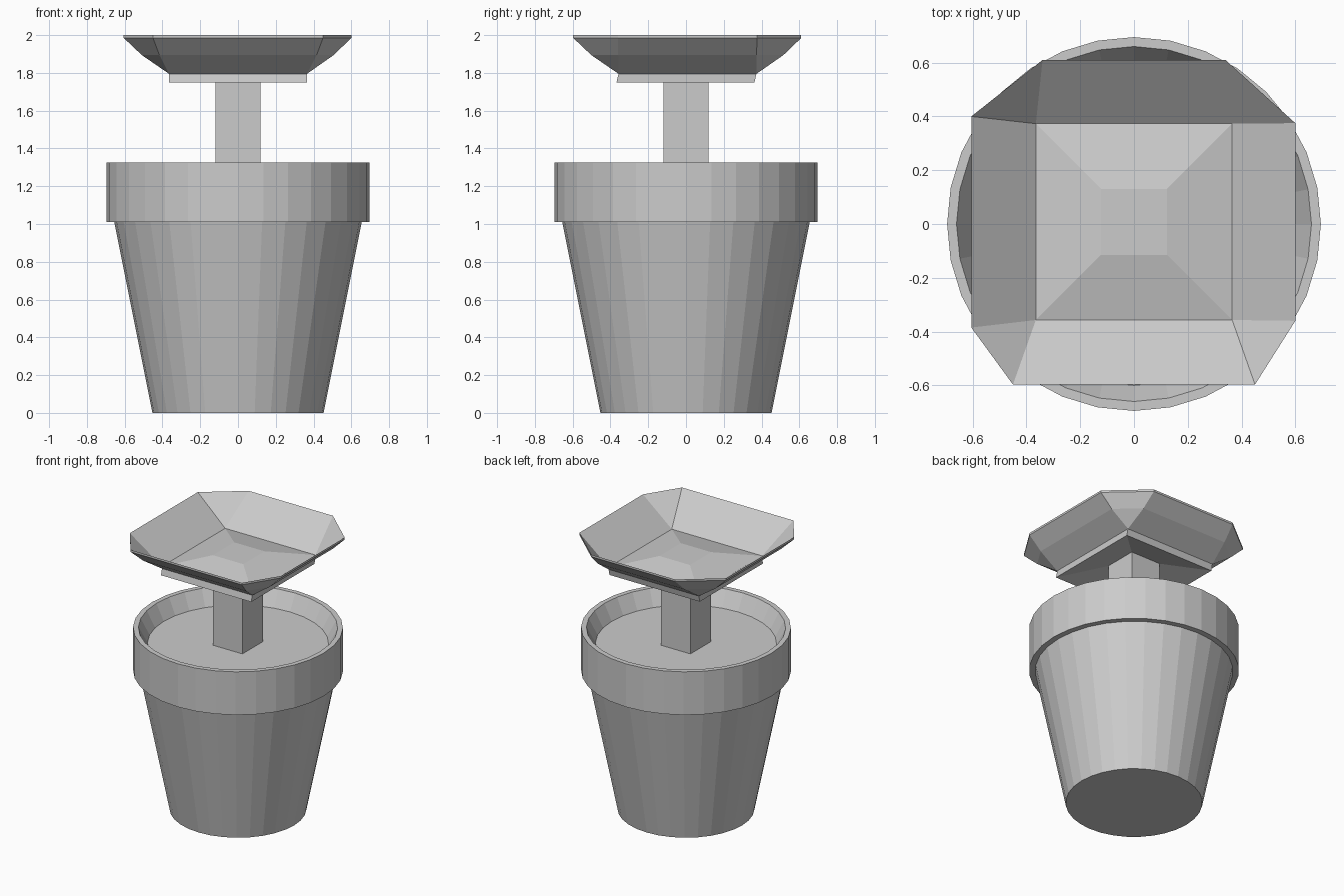
import bpy, bmesh, math

if "Cube" in bpy.data.objects:
    bpy.data.objects.remove(bpy.data.objects["Cube"])


def loft(name, rings):
    """Join successive rings of points and cap both ends."""
    bm = bmesh.new()
    rows = [[bm.verts.new(p) for p in ring] for ring in rings]
    n = len(rows[0])
    for a, b in zip(rows, rows[1:]):
        for i in range(n):
            j = (i + 1) % n
            bm.faces.new((a[i], a[j], b[j], b[i]))
    bm.faces.new(rows[0][::-1])
    bm.faces.new(rows[-1])
    bmesh.ops.remove_doubles(bm, verts=bm.verts[:], dist=0.0005)
    bmesh.ops.recalc_face_normals(bm, faces=bm.faces[:])
    mesh = bpy.data.meshes.new(name)
    bm.to_mesh(mesh)
    bm.free()
    obj = bpy.data.objects.new(name, mesh)
    bpy.context.collection.objects.link(obj)
    return obj


def circle(r, z, n=32):
    return [(r * math.cos(2 * math.pi * i / n), r * math.sin(2 * math.pi * i / n), z)
            for i in range(n)]


def square(h, z, dy=0.0):
    # each corner doubled so it can split into two rim points
    return [(x * h, y * h + dy, z) for x, y in ((1, 1), (-1, 1), (-1, -1), (1, -1)) for _ in (0, 1)]


# flower pot: tapered body, thick rim, inner wall and soil surface
loft("pot", [circle(r, z) for r, z in (
    (0.453, 0), (0.655, 1.01), (0.695, 1.01), (0.695, 1.325), (0.66, 1.325), (0.60, 1.21))])

# square stem
loft("stem", [square(0.12, 1.2), square(0.12, 1.83)])

# head: pyramid-shaped centre with a thin skirt and upturned petals
RIM = [(0.60, 0.375), (0.34, 0.61), (-0.34, 0.61), (-0.605, 0.40),
       (-0.605, -0.385), (-0.45, -0.597), (0.45, -0.597), (0.60, -0.36)]


def rim(z):
    return [(x, y, z) for x, y in RIM]


def blend(a, b, t, drop):
    return [tuple(p + (q - p) * t for p, q in zip(u, v))[:2] + (u[2] + (v[2] - u[2]) * t - drop,)
            for u, v in zip(a, b)]


under = square(0.365, 1.795, 0.008)
loft("flower_head", [
    square(0.12, 1.82), square(0.365, 1.75, -0.003), under,
    blend(under, rim(1.985), 0.6, 0.015), rim(1.985), rim(2.0),
    square(0.365, 1.81, 0.008), square(0.123, 1.865, 0.008)])
